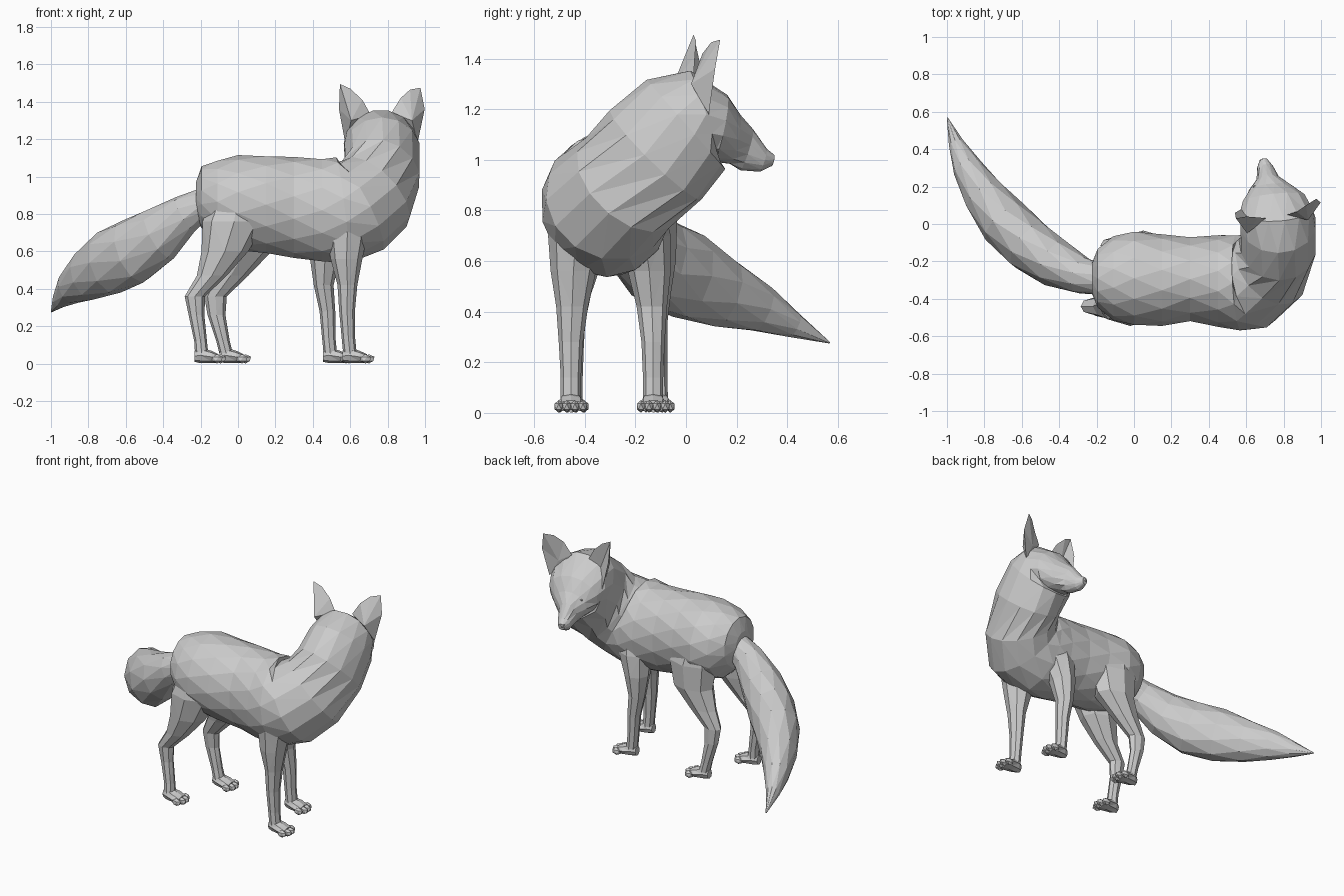
import bpy, bmesh, math
from mathutils import Vector


def finish(name, bm):
    bmesh.ops.recalc_face_normals(bm, faces=bm.faces)
    bmesh.ops.triangulate(bm, faces=bm.faces)
    me = bpy.data.meshes.new(name)
    bm.to_mesh(me)
    bm.free()
    ob = bpy.data.objects.new(name, me)
    bpy.context.collection.objects.link(ob)
    return ob


def skin(bm, rings, n):
    """Skin elliptical rings given as (centre, half axis u, half axis v)."""
    loops = []
    for i, (c, u, v) in enumerate(rings):
        loops.append([bm.verts.new(Vector(c) + u * math.cos(a) + v * math.sin(a))
                      for a in (2 * math.pi * (k + 0.5 * (i % 2) * (n > 8)) / n for k in range(n))])
    for a, b in zip(loops, loops[1:]):
        for k in range(n):
            j = (k + 1) % n
            bm.faces.new((a[k], a[j], b[j], b[k]))
    bm.faces.new(loops[0])
    bm.faces.new(loops[-1])


def path_ring(c, d, w, h):
    """Ring facing along d, with half width w and half height h."""
    d = Vector(d).normalized()
    side = d.cross(Vector((0, 0, 1))).normalized()
    return c, side * w, side.cross(d) * h


def tube(name, rings, n):
    bm = bmesh.new()
    skin(bm, [path_ring(*r) for r in rings], n)
    return finish(name, bm)


def ball(bm, c, s, sub=1):
    res = bmesh.ops.create_icosphere(bm, subdivisions=sub, radius=1)
    for v in res["verts"]:
        v.co = Vector(c) + Vector((v.co.x * s[0], v.co.y * s[1], v.co.z * s[2]))


# Torso, curving up into the turned neck and head
X = (1, 0, 0)
tube("body_and_head", [
    ((-0.225, -0.29, 0.88), X, 0.08, 0.09),
    ((-0.195, -0.29, 0.89), X, 0.16, 0.165),
    ((-0.11, -0.29, 0.865), X, 0.225, 0.225),
    ((0.00, -0.29, 0.86), X, 0.255, 0.255),
    ((0.15, -0.30, 0.85), X, 0.245, 0.265),
    ((0.30, -0.295, 0.835), X, 0.23, 0.27),
    ((0.45, -0.305, 0.82), X, 0.245, 0.28),
    ((0.56, -0.315, 0.82), (1, 0.05, 0.12), 0.26, 0.285),
    ((0.65, -0.305, 0.84), (0.85, 0.2, 0.45), 0.255, 0.265),
    ((0.73, -0.23, 0.91), (0.6, 0.5, 0.62), 0.23, 0.25),
    ((0.77, -0.12, 1.02), (0.15, 0.68, 0.7), 0.205, 0.255),
    ((0.77, 0.00, 1.14), (0, 0.75, 0.66), 0.205, 0.235),
    ((0.76, 0.07, 1.18), (-0.05, 0.95, 0.3), 0.195, 0.185),
    ((0.748, 0.135, 1.125), (-0.1, 0.95, -0.2), 0.17, 0.135),
    ((0.73, 0.195, 1.08), (-0.1, 0.95, -0.2), 0.115, 0.10),
    ((0.715, 0.24, 1.04), (-0.15, 0.95, -0.3), 0.062, 0.085),
    ((0.70, 0.305, 0.998), (-0.15, 0.95, -0.3), 0.043, 0.048),
    ((0.692, 0.345, 0.998), (-0.15, 0.95, -0.2), 0.02, 0.022),
], 14)

# Bushy tail sweeping back and round
tube("tail", [
    ((-0.16, -0.30, 0.87), (-1, 0.1, -0.4), 0.08, 0.08),
    ((-0.28, -0.275, 0.80), (-1, 0.3, -0.6), 0.10, 0.105),
    ((-0.42, -0.21, 0.69), (-1, 0.5, -0.6), 0.13, 0.15),
    ((-0.56, -0.115, 0.60), (-1, 0.8, -0.5), 0.145, 0.18),
    ((-0.69, 0.01, 0.54), (-0.9, 1, -0.4), 0.14, 0.175),
    ((-0.80, 0.15, 0.475), (-0.7, 1, -0.4), 0.115, 0.14),
    ((-0.89, 0.30, 0.41), (-0.5, 1, -0.45), 0.08, 0.095),
    ((-0.95, 0.43, 0.345), (-0.4, 1, -0.5), 0.042, 0.05),
    ((-0.998, 0.568, 0.277), (-0.4, 1, -0.5), 0.003, 0.003),
], 10)


# Legs: rings are (x, y, z, half length, half width)
def leg(name, rings):
    bm = bmesh.new()
    skin(bm, [((x, y, z), Vector((rx, 0, 0)), Vector((0, ry, 0)))
              for x, y, z, rx, ry in rings], 8)
    x, y = rings[-1][:2]
    # Paw with four toes
    skin(bm, [path_ring((x + dx, y, z), X, w, h) for dx, z, w, h in (
        (-0.04, 0.04, 0.025, 0.03), (-0.01, 0.045, 0.042, 0.042),
        (0.05, 0.036, 0.055, 0.033), (0.09, 0.026, 0.052, 0.024))], 8)
    for i in range(4):
        t = i - 1.5
        ball(bm, (x + 0.102 - 0.009 * t * t, y + 0.032 * t, 0.0255), (0.033, 0.019, 0.025))
    return finish(name, bm)


leg("front_leg_near", [
    (0.58, -0.42, 0.86, 0.10, 0.10), (0.585, -0.435, 0.70, 0.11, 0.11),
    (0.58, -0.445, 0.56, 0.085, 0.09), (0.585, -0.45, 0.42, 0.053, 0.063),
    (0.583, -0.455, 0.28, 0.042, 0.048), (0.59, -0.455, 0.14, 0.036, 0.04),
    (0.60, -0.455, 0.04, 0.036, 0.04)])
leg("front_leg_far", [
    (0.50, -0.19, 0.86, 0.10, 0.09), (0.49, -0.165, 0.70, 0.11, 0.105),
    (0.465, -0.145, 0.56, 0.08, 0.085), (0.458, -0.135, 0.42, 0.053, 0.06),
    (0.478, -0.13, 0.28, 0.042, 0.046), (0.485, -0.13, 0.14, 0.036, 0.04),
    (0.495, -0.13, 0.04, 0.036, 0.04)])
leg("hind_leg_near", [
    (0.0, -0.41, 0.92, 0.12, 0.10), (-0.02, -0.425, 0.76, 0.17, 0.12),
    (-0.07, -0.43, 0.60, 0.125, 0.10), (-0.14, -0.44, 0.47, 0.08, 0.065),
    (-0.23, -0.44, 0.36, 0.055, 0.042), (-0.222, -0.44, 0.26, 0.042, 0.036),
    (-0.20, -0.445, 0.12, 0.034, 0.036), (-0.193, -0.45, 0.04, 0.036, 0.04)])
leg("hind_leg_far", [
    (0.02, -0.17, 0.92, 0.12, 0.10), (0.05, -0.155, 0.76, 0.17, 0.12),
    (0.04, -0.14, 0.60, 0.14, 0.10), (-0.04, -0.125, 0.47, 0.095, 0.065),
    (-0.12, -0.115, 0.36, 0.06, 0.042), (-0.115, -0.11, 0.26, 0.048, 0.036),
    (-0.08, -0.11, 0.12, 0.036, 0.036), (-0.06, -0.11, 0.04, 0.036, 0.04)])


# Cupped ears: rim points, then the back ridge and the front hollow
def ear(name, rim, back, hollow):
    bm = bmesh.new()
    r = [bm.verts.new(p) for p in rim]
    for apex in (bm.verts.new(back), bm.verts.new(hollow)):
        for i in range(len(r)):
            bm.faces.new((r[i], r[(i + 1) % len(r)], apex))
    return finish(name, bm)


ear("ear_left", [(0.71, 0.03, 1.33), (0.665, 0.035, 1.41), (0.60, 0.04, 1.47),
                 (0.545, 0.03, 1.495), (0.54, 0.06, 1.36), (0.575, 0.08, 1.17)],
    (0.605, -0.05, 1.30), (0.625, 0.025, 1.29))
ear("ear_right", [(0.82, 0.05, 1.34), (0.87, 0.065, 1.42), (0.92, 0.10, 1.465),
                  (0.975, 0.135, 1.475), (0.998, 0.115, 1.36), (0.96, 0.09, 1.18)],
    (0.93, 0.02, 1.30), (0.90, 0.08, 1.29))

# Eyes and nose
bm = bmesh.new()
for x in (0.655, 0.80):
    ball(bm, (x, 0.195, 1.135), (0.022, 0.016, 0.012))
finish("eyes", bm)
bm = bmesh.new()
ball(bm, (0.692, 0.332, 1.008), (0.026, 0.02, 0.02))
finish("nose", bm)
